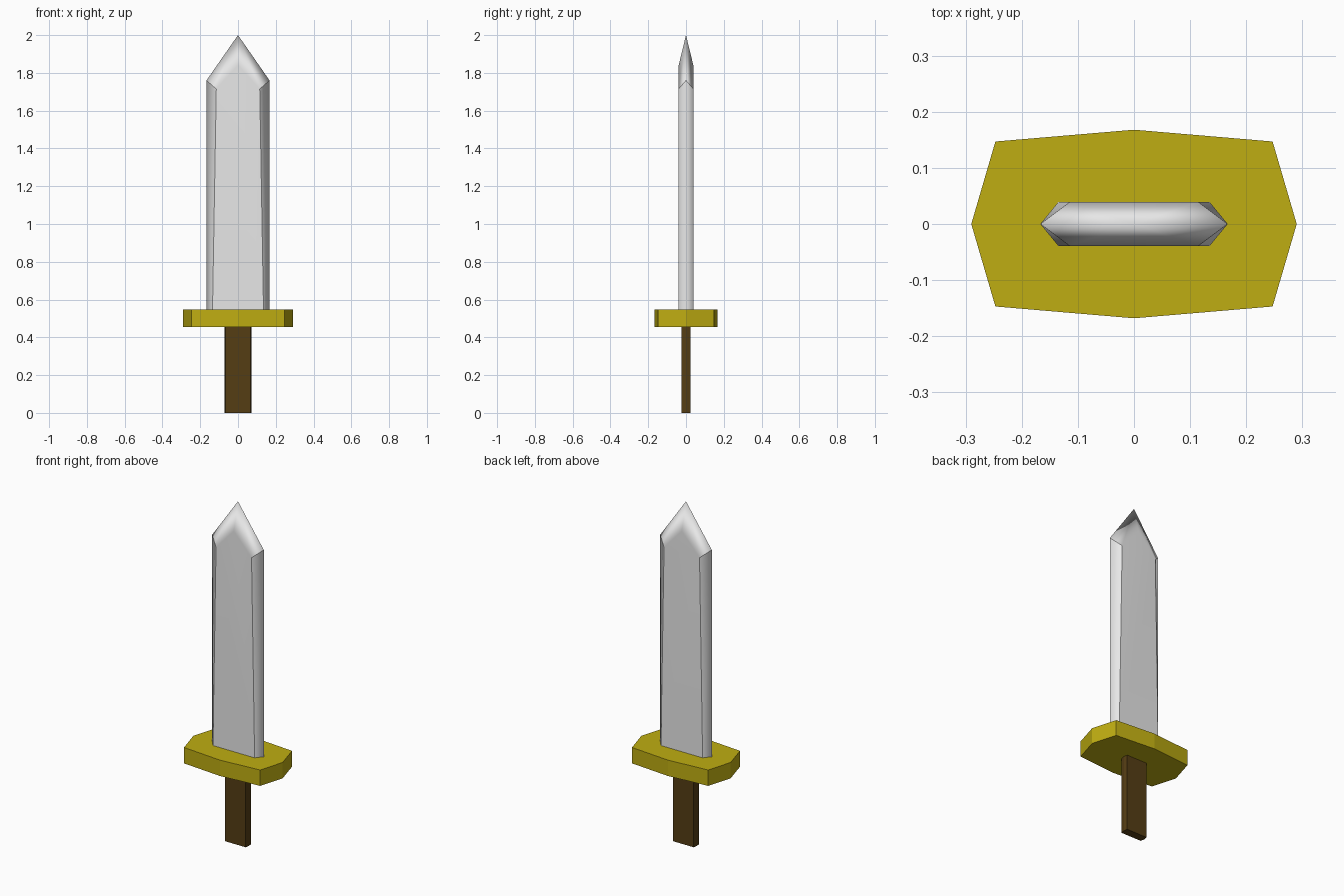
import bpy, bmesh

cube = bpy.data.objects.get("Cube")
if cube:
    bpy.data.objects.remove(cube, do_unlink=True)


def material(name, rgb):
    mat = bpy.data.materials.new(name)
    mat.use_nodes = True
    mat.diffuse_color = (*rgb, 1)
    bsdf = next(n for n in mat.node_tree.nodes if n.type == 'BSDF_PRINCIPLED')
    bsdf.inputs["Base Color"].default_value = (*rgb, 1)
    return mat


def finish(bm, name, mat):
    bmesh.ops.recalc_face_normals(bm, faces=bm.faces)
    mesh = bpy.data.meshes.new(name)
    bm.to_mesh(mesh)
    bm.free()
    mesh.materials.append(mat)
    obj = bpy.data.objects.new(name, mesh)
    bpy.context.collection.objects.link(obj)
    return obj


def prism(name, outline, z0, z1, mat):
    """Extrude a flat outline from z0 up to z1."""
    bm = bmesh.new()
    base = bm.faces.new([bm.verts.new((x, y, z0)) for x, y in outline])
    top = bmesh.ops.extrude_face_region(bm, geom=[base])["geom"]
    for v in top:
        if isinstance(v, bmesh.types.BMVert):
            v.co.z = z1
    return finish(bm, name, mat)


steel = material("steel grey", (0.8, 0.8, 0.8))
gold = material("dull gold", (0.52, 0.42, 0.006))
wood = material("dark brown", (0.09, 0.047, 0.007))

# Grip: a thin bar with slightly pointed sides
GX, GY = 0.067, 0.024
prism("grip", [(0.071, 0), (GX, GY), (-GX, GY), (-0.071, 0), (-GX, -GY), (GX, -GY)],
      0, 0.46, wood)

# Guard: an eight-sided plate
AX, AY = 0.247, 0.147
prism("guard", [(0.29, 0), (AX, AY), (0, 0.168), (-AX, AY),
                (-0.29, 0), (-AX, -AY), (0, -0.168), (AX, -AY)],
      0.455, 0.548, gold)

# Blade: flat front and back, bevelled cutting edges and point
bm = bmesh.new()
W, T, BASE = 0.167, 0.039, 0.545
tip = bm.verts.new((0, 0, 2))
edge_low = {s: bm.verts.new((s * W, 0, BASE)) for s in (-1, 1)}
shoulder = {s: bm.verts.new((s * W, 0, 1.76)) for s in (-1, 1)}
sharp = []
base_loop = []
for d in (-1, 1):
    ridge = bm.verts.new((0, d * T, 1.84))
    low = {s: bm.verts.new((s * 0.135, d * T, BASE)) for s in (-1, 1)}
    high = {s: bm.verts.new((s * 0.115, d * T, 1.715)) for s in (-1, 1)}
    bm.faces.new([low[-1], low[1], high[1], ridge, high[-1]])
    for s in (-1, 1):
        bm.faces.new([low[s], edge_low[s], shoulder[s], high[s]])
        bm.faces.new([high[s], shoulder[s], tip, ridge])
        sharp += [(low[s], high[s]), (high[s], shoulder[s])]
    base_loop += [edge_low[d], low[d], low[-d]]
bottom = bm.faces.new(base_loop)
for f in bm.faces:
    f.smooth = f is not bottom
for pair in sharp:
    bm.edges.get(pair).smooth = False
for e in bottom.edges:
    e.smooth = False
blade = finish(bm, "blade", steel)
weighted = blade.modifiers.new("even shading", 'WEIGHTED_NORMAL')
weighted.mode = 'FACE_AREA'
weighted.keep_sharp = True
